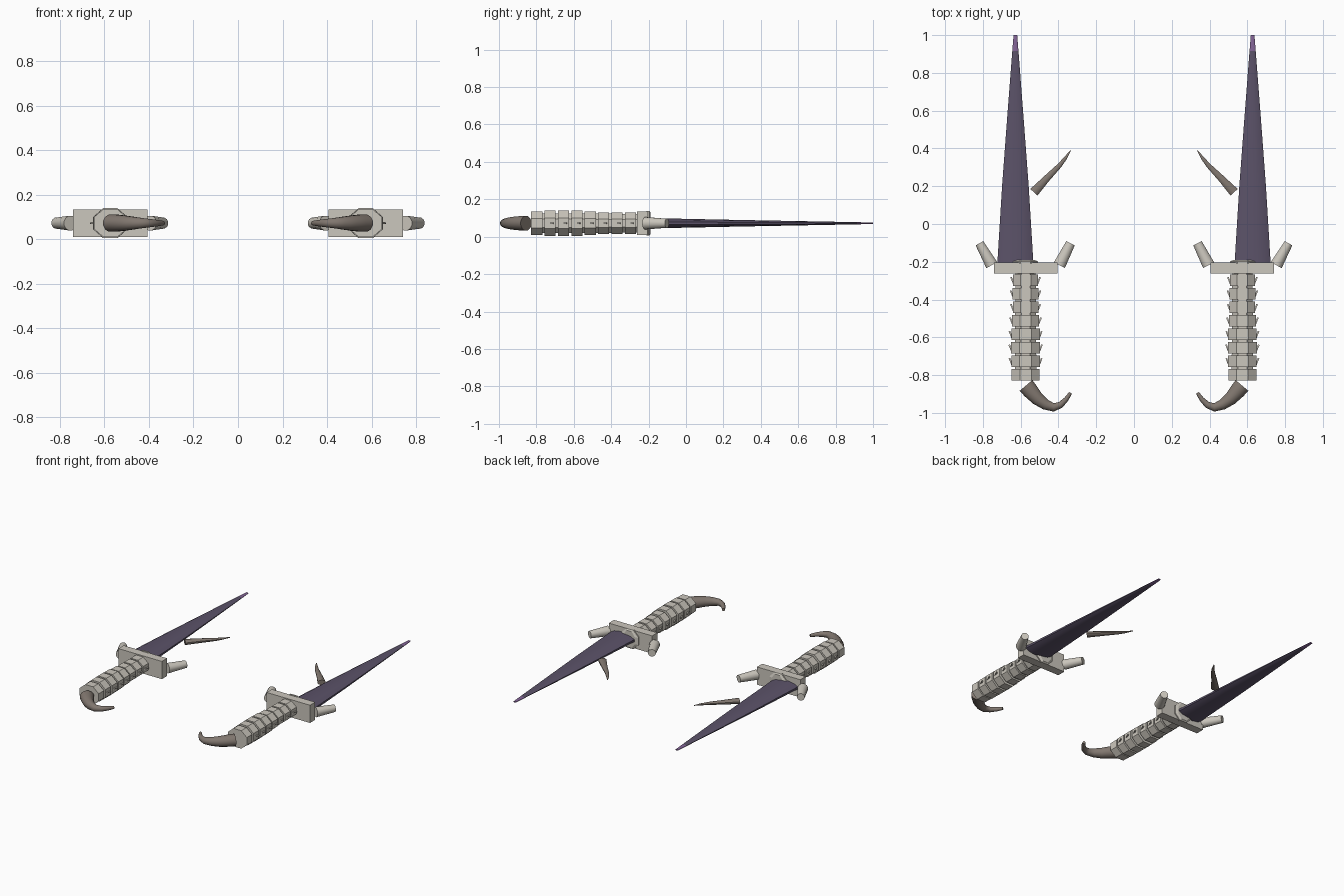
import bpy, bmesh, math
from mathutils import Vector

if "Cube" in bpy.data.objects:
    bpy.data.objects.remove(bpy.data.objects["Cube"])

ZC = 0.072           # height of the dagger axis
HX = -0.574          # handle axis x


def material(name, rgb):
    m = bpy.data.materials.new(name)
    m.diffuse_color = (*rgb, 1)
    m.use_nodes = True
    m.node_tree.nodes["Principled BSDF"].inputs["Base Color"].default_value = m.diffuse_color
    return m


BONE = material("pale bone", (0.60, 0.57, 0.51))
HORN = material("brown horn", (0.22, 0.185, 0.16))
STEEL = material("dark violet steel", (0.105, 0.085, 0.14))
TIP = material("violet tip", (0.23, 0.13, 0.31))


def finish(name, bm, mats, smooth=False):
    """Turn a bmesh into an object mirrored to the second dagger."""
    bmesh.ops.recalc_face_normals(bm, faces=bm.faces)
    me = bpy.data.meshes.new(name)
    bm.to_mesh(me)
    bm.free()
    for m in mats:
        me.materials.append(m)
    ob = bpy.data.objects.new(name, me)
    bpy.context.collection.objects.link(ob)
    if smooth:
        bpy.context.view_layer.objects.active = ob
        ob.select_set(True)
        bpy.ops.object.shade_smooth_by_angle(angle=math.radians(40))
        ob.select_set(False)
    mod = ob.modifiers.new("second dagger", 'MIRROR')
    mod.use_axis = (True, False, False)
    mod.use_mirror_merge = False
    return ob


def loft(bm, stations, sides):
    """Tube along (x, y, half width, half height), lying flat at ZC."""
    pts = [Vector((s[0], s[1], 0)) for s in stations]
    rings = []
    for i, (x, y, rw, rh) in enumerate(stations):
        t = (pts[min(i + 1, len(pts) - 1)] - pts[max(i - 1, 0)]).normalized()
        side = Vector((t.y, -t.x, 0))
        ring = []
        for k in range(sides):
            a = 2 * math.pi * (k + 0.5) / sides
            ring.append(bm.verts.new(pts[i] + side * rw * math.cos(a)
                                     + Vector((0, 0, ZC + rh * math.sin(a)))))
        rings.append(ring)
    for a, b in zip(rings, rings[1:]):
        for k in range(sides):
            j = (k + 1) % sides
            bm.faces.new((a[k], a[j], b[j], b[k]))
    bm.faces.new(rings[0])
    bm.faces.new(rings[-1])


def tube(name, stations, sides, mat, smooth=False):
    bm = bmesh.new()
    loft(bm, stations, sides)
    return finish(name, bm, [mat], smooth)


# blade with a lighter tip
bm = bmesh.new()
BX = -0.628
loft(bm, [(BX, -0.21, 0.099, 0.029), (BX, 0.2, 0.073, 0.020),
          (BX, 0.55, 0.046, 0.013), (BX, 0.915, 0.017, 0.006),
          (BX, 1.0, 0.010, 0.004)], 12)
for f in bm.faces:
    f.material_index = int(f.calc_center_median().y > 0.92)
finish("blade", bm, [STEEL, TIP], True)

# guard block
bm = bmesh.new()
bmesh.ops.create_cube(bm, size=1)
for v in bm.verts:
    v.co = Vector((HX + v.co.x * 0.336, -0.234 + v.co.y * 0.058,
                   ZC + v.co.z * 0.124))
finish("guard", bm, [BONE])

# collar around the blade root
OCT = 1 / math.cos(math.pi / 8)
tube("collar", [(HX, -0.21, 0.066 * OCT, 0.066 * OCT),
                (HX, -0.198, 0.066 * OCT, 0.066 * OCT),
                (HX, -0.190, 0.045 * OCT, 0.058 * OCT)], 8, BONE)

# guard prongs
tube("outer_prong", [(-0.753, -0.218, 0.034, 0.034),
                     (-0.818, -0.102, 0.024, 0.025)], 12, BONE, True)
tube("inner_prong", [(-0.395, -0.218, 0.034, 0.034),
                     (-0.336, -0.102, 0.026, 0.025)], 12, BONE, True)

# handle core and octagonal grip rings
tube("grip_core", [(HX, -0.25, 0.058, 0.054), (HX, -0.81, 0.062, 0.058)],
     8, BONE)
bm = bmesh.new()
half_sizes = [(0.069, 0.057), (0.071, 0.057), (0.070, 0.058), (0.074, 0.062),
              (0.078, 0.067), (0.079, 0.068), (0.078, 0.067), (0.076, 0.063)]
for i, (w, h) in enumerate(half_sizes):
    y = -0.268 - i * 0.0715
    loft(bm, [(HX, y, w * OCT * 0.97, h * OCT),
              (HX, y - 0.059, w * OCT * 0.97, h * OCT)], 8)
finish("grip_rings", bm, [BONE])

# small barbs along both sides of the grip
bm = bmesh.new()
for i, (w, h) in enumerate(half_sizes[:7]):
    y = -0.275 - i * 0.0715
    for s in (-1, 1):
        loft(bm, [(HX + s * (w - 0.008), y - 0.045, 0.006, 0.007),
                  (HX + s * (w + 0.008), y - 0.006, 0.006, 0.005)], 4)
finish("grip_barbs", bm, [BONE])

# curved horn pommel
tube("pommel_horn", [(-0.572, -0.855, 0.046, 0.040),
                     (-0.545, -0.887, 0.043, 0.039),
                     (-0.510, -0.926, 0.036, 0.035),
                     (-0.468, -0.956, 0.029, 0.029),
                     (-0.425, -0.971, 0.023, 0.023),
                     (-0.388, -0.957, 0.018, 0.018),
                     (-0.358, -0.927, 0.013, 0.014),
                     (-0.336, -0.894, 0.009, 0.010)], 12, HORN, True)

# side spur next to the blade
tube("side_spur", [(-0.530, 0.168, 0.027, 0.017),
                   (-0.463, 0.240, 0.019, 0.014),
                   (-0.394, 0.310, 0.013, 0.009),
                   (-0.362, 0.350, 0.009, 0.006),
                   (-0.335, 0.390, 0.002, 0.002)], 10, HORN, True)
